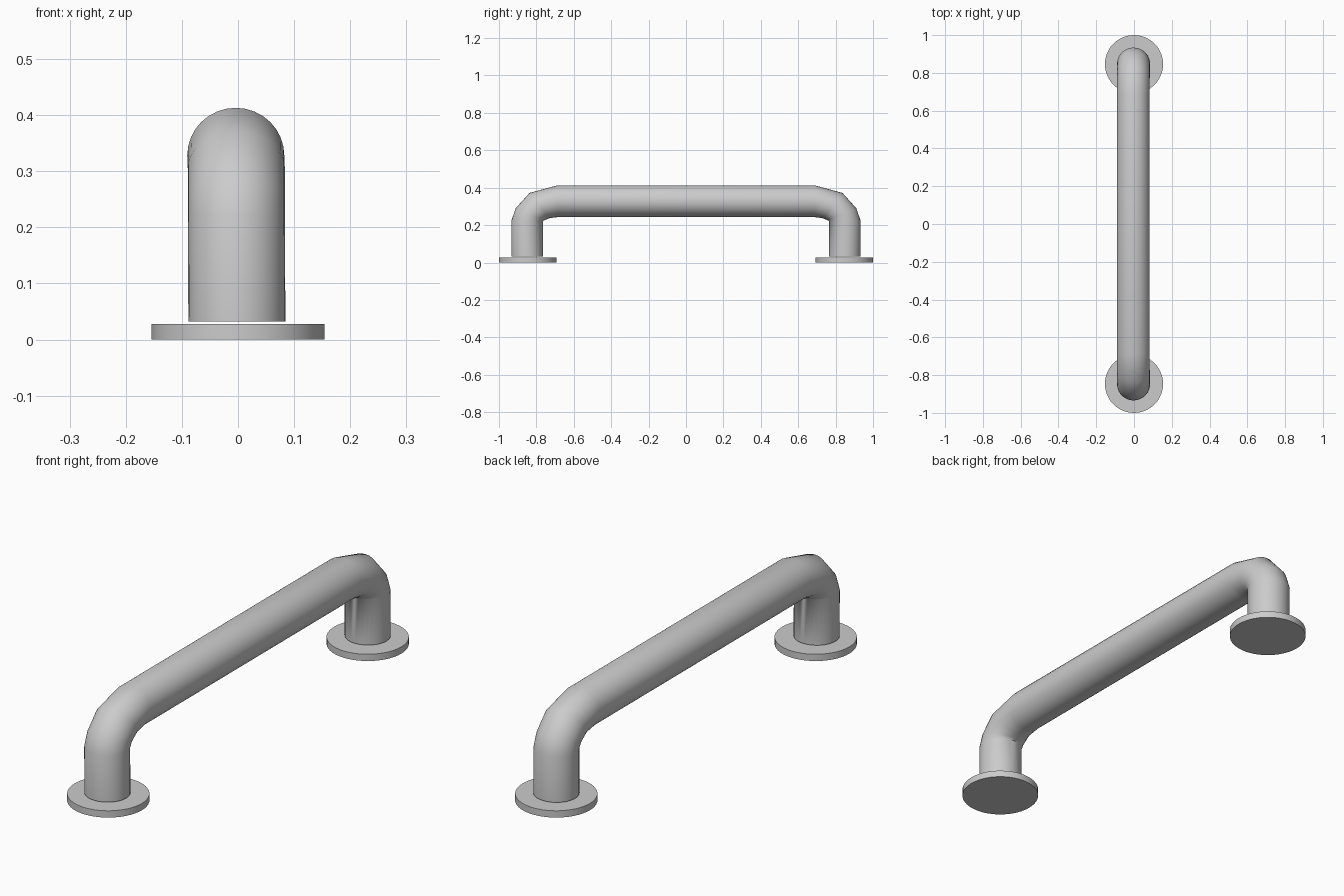
import bpy, bmesh, math
from mathutils import Vector

if "Cube" in bpy.data.objects:
    bpy.data.objects.remove(bpy.data.objects["Cube"])

SIDES = 32
FLANGE_Y = 0.846


def finish(obj, angle):
    bpy.ops.object.select_all(action='DESELECT')
    obj.select_set(True)
    bpy.context.view_layer.objects.active = obj
    bpy.ops.object.shade_smooth_by_angle(angle=math.radians(angle))


# Mounting flanges
for name, y in (("front_flange", -FLANGE_Y), ("back_flange", FLANGE_Y)):
    bpy.ops.mesh.primitive_cylinder_add(vertices=48, radius=0.154, depth=0.028,
                                        location=(0, y, 0.014))
    bpy.context.object.name = name
    finish(bpy.context.object, 40)

# Tube rings at the front end: centre x, outer (y, z), inner (y, z)
half = [
    (-0.002, (-0.934, 0.032), (-0.764, 0.032)),
    (-0.003, (-0.934, 0.222), (-0.764, 0.222)),
    (-0.003, (-0.911, 0.290), (-0.754, 0.227)),
    (-0.003, (-0.837, 0.372), (-0.730, 0.237)),
    (-0.004, (-0.687, 0.413), (-0.687, 0.243)),
]
# Mirror the rings to the back end
rings = half + [(x, (-o[0], o[1]), (-i[0], i[1])) for x, o, i in reversed(half)]

# Bent tube: legs, elbows and grip in one skin
bm = bmesh.new()
loops = []
for x, o, i in rings:
    outer, inner = Vector((x, *o)), Vector((x, *i))
    centre, arm = (outer + inner) / 2, (outer - inner) / 2
    side = Vector((0.0865, 0, 0))
    loops.append([bm.verts.new(centre + arm * math.cos(a) + side * math.sin(a))
                  for a in (2 * math.pi * k / SIDES for k in range(SIDES))])
for a, b in zip(loops, loops[1:]):
    for k in range(SIDES):
        n = (k + 1) % SIDES
        bm.faces.new((a[k], a[n], b[n], b[k]))
bm.faces.new(loops[0])
bm.faces.new(loops[-1])
bmesh.ops.recalc_face_normals(bm, faces=bm.faces)
mesh = bpy.data.meshes.new("grab_bar")
bm.to_mesh(mesh)
bm.free()
bar = bpy.data.objects.new("grab_bar", mesh)
bpy.context.collection.objects.link(bar)
finish(bar, 60)
